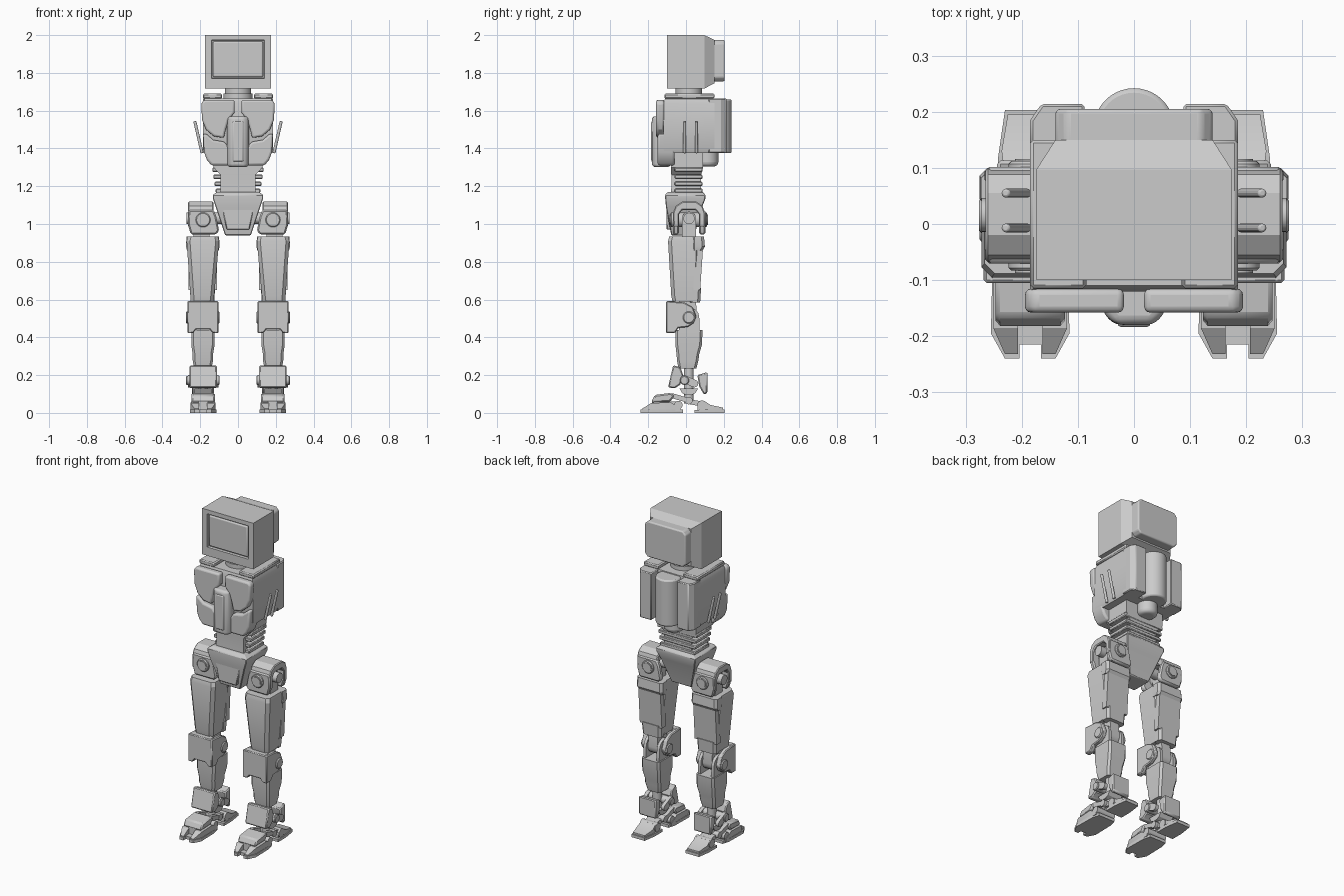
import bpy, bmesh, math
from mathutils import Vector

MAP = {'x': lambda t, u, v: (t, u, v), 'y': lambda t, u, v: (u, t, v), 'z': lambda t, u, v: (u, v, t)}


def finish(name, bm, mirror=False, bevel=0, seg=1):
    bmesh.ops.recalc_face_normals(bm, faces=bm.faces)
    me = bpy.data.meshes.new(name)
    bm.to_mesh(me)
    bm.free()
    ob = bpy.data.objects.new(name, me)
    bpy.context.collection.objects.link(ob)
    if bevel:
        m = ob.modifiers.new("bevel", 'BEVEL')
        m.width, m.segments, m.limit_method = bevel, seg, 'ANGLE'
        m.angle_limit = math.radians(40)
    if mirror:
        ob.modifiers.new("mirror", 'MIRROR')
    return ob


def skin(bm, rings):
    rings = [[bm.verts.new(p) for p in r] for r in rings]
    for a, b in zip(rings, rings[1:]):
        for i in range(len(a)):
            j = (i + 1) % len(a)
            bm.faces.new((a[i], a[j], b[j], b[i]))
    bm.faces.new(rings[0])
    bm.faces.new(rings[-1])


def prism(name, axis, spans, pts, **kw):
    """Extrude one outline along an axis over one or more (start, end) spans."""
    bm = bmesh.new()
    for a, b in spans:
        skin(bm, [[MAP[axis](t, u, v) for u, v in pts] for t in (a, b)])
    return finish(name, bm, **kw)


def loft(name, axis, secs, c=0, **kw):
    """Skin rectangles (t, u0, u1, v0, v1), with corners cut by c."""
    bm = bmesh.new()
    rings = []
    for t, u0, u1, v0, v1 in secs:
        if c:
            p = [(u0 + c, v0), (u1 - c, v0), (u1, v0 + c), (u1, v1 - c),
                 (u1 - c, v1), (u0 + c, v1), (u0, v1 - c), (u0, v0 + c)]
        else:
            p = [(u0, v0), (u1, v0), (u1, v1), (u0, v1)]
        rings.append([MAP[axis](t, u, v) for u, v in p])
    skin(bm, rings)
    return finish(name, bm, **kw)


def box(name, x, y, z, **kw):
    return loft(name, 'z', [(z[0], *x, *y), (z[1], *x, *y)], **kw)


def rod(name, a, b, r, n=24, **kw):
    """Cylinder between two points."""
    a, b = Vector(a), Vector(b)
    q = (b - a).to_track_quat('Z', 'Y')
    circ = [q @ Vector((r * math.cos(2 * math.pi * i / n), r * math.sin(2 * math.pi * i / n), 0)) for i in range(n)]
    bm = bmesh.new()
    skin(bm, [[a + p for p in circ], [b + p for p in circ]])
    return finish(name, bm, **kw)


def capsule(a, b, r, n=8):
    """Outline of a rounded bar from a to b in 2D."""
    h = math.atan2(b[1] - a[1], b[0] - a[0])
    out = []
    for c, s in ((b, h - math.pi / 2), (a, h + math.pi / 2)):
        out += [(c[0] + r * math.cos(s + math.pi * i / n), c[1] + r * math.sin(s + math.pi * i / n)) for i in range(n + 1)]
    return out


# Head: monitor housing with recessed screen and rounded rear block
loft("head_housing", 'y', [(-.085, -.138, .138, 1.772, 1.972), (-.10, -.14, .14, 1.77, 1.975),
                           (-.10, -.174, .174, 1.717, 2.0), (.097, -.174, .174, 1.717, 2.0),
                           (.15, -.14, .14, 1.745, 1.975)])
box("screen", (-.132, .132), (-.097, -.08), (1.778, 1.967), bevel=.008, seg=3)
loft("head_rear_block", 'y', [(.10, -.14, .14, 1.755, 1.975), (.205, -.14, .14, 1.755, 1.975)], c=.02, bevel=.008, seg=3)
rod("neck", (0, .015, 1.6), (0, .015, 1.72), .07, 32)
rod("neck_collar", (0, .015, 1.66), (0, .015, 1.69), .078, 32)

# Torso body, shoulder pads and chest plates
loft("torso_body", 'z', [(1.375, -.175, .175, -.11, .15), (1.40, -.185, .185, -.12, .15),
                         (1.64, -.185, .185, -.12, .15), (1.665, -.175, .175, -.11, .145)])
box("shoulder_pad", (.085, .185), (-.115, .15), (1.663, 1.69), mirror=True, bevel=.006)
prism("upper_chest_plate", 'y', [(-.158, -.115)],
      [(.195, 1.64), (.18, 1.657), (.018, 1.657), (.018, 1.59), (.05, 1.55), (.065, 1.50), (.075, 1.455),
       (.13, 1.465), (.17, 1.50), (.19, 1.55)], mirror=True, bevel=.014, seg=3)
prism("lower_chest_plate", 'y', [(-.15, -.06)],
      [(.185, 1.48), (.165, 1.475), (.13, 1.445), (.07, 1.435), (.045, 1.40), (.03, 1.31), (.14, 1.31), (.165, 1.34), (.18, 1.38)],
      mirror=True, bevel=.012, seg=3)
loft("chest_capsule", 'z', [(1.302, -.058, .058, -.18, -.08), (1.57, -.058, .058, -.18, -.08)], c=.024, bevel=.02, seg=4)
box("chest_capsule_ridge", (-.03, .03), (-.184, -.12), (1.33, 1.545), bevel=.008, seg=2)
for y in (-.007, .055):
    rod("side_fin", (.19, y, 1.375), (.229, y, 1.545), .008, 12, mirror=True, bevel=.004, seg=2)

# Backpack
prism("backpack_box", 'z', [(1.375, 1.665)], [(.088, .12), (.185, .12), (.185, .185), (.165, .214), (.088, .214)],
      mirror=True, bevel=.005)
rod("backpack_cylinder", (0, .17, 1.375), (0, .17, 1.66), .072, 40, bevel=.008, seg=2)
rod("backpack_nozzle", (0, .115, 1.305), (0, .115, 1.40), .056, 32, bevel=.022, seg=4)

# Waist with ribs
loft("waist_core", 'z', [(1.13, -.10, .10, -.08, .085), (1.19, -.092, .092, -.078, .08),
                         (1.26, -.092, .092, -.078, .08), (1.30, -.13, .13, -.08, .09), (1.38, -.13, .13, -.08, .09)])
for i in range(4):
    z = 1.165 + i * .037
    w = .118 + i * .006
    box("waist_rib", (-w, w), (-.06, .087), (z, z + .022), bevel=.004)
loft("pelvis", 'z', [(.94, -.068, .068, -.078, .045), (1.09, -.118, .118, -.106, .085),
                     (1.135, -.133, .133, -.11, .103), (1.155, -.133, .133, -.11, .103), (1.17, -.11, .11, -.095, .09)], bevel=.004)
prism("pelvis_front_panel", 'y', [(-.103, -.06)], [(-.085, 1.09), (.085, 1.09), (.06, .97), (-.06, .97)], bevel=.004)

# Hip: arched shell with discs, inner joint and axle
arch = [(.10, .985), (.10, 1.06), (.088, 1.095), (.055, 1.118), (-.02, 1.118), (-.055, 1.095), (-.068, 1.06), (-.068, .985),
        (-.038, .985), (-.038, 1.05), (-.02, 1.075), (.05, 1.075), (.07, 1.05), (.07, .985)]
prism("hip_shell", 'x', [(.13, .265)], arch, mirror=True, bevel=.005)
cheek = [(.115, 1.04), (.13, 1.075), (.262, 1.075), (.266, 1.0), (.25, .945), (.115, .945), (.10, .965)]
prism("hip_cheek", 'y', [(-.07, -.038), (.07, .102)], cheek, mirror=True, bevel=.008)
rod("hip_disc", (.185, -.083, 1.022), (.185, .112, 1.022), .039, 28, mirror=True, bevel=.005)
rod("hip_disc_cap", (.185, -.087, 1.022), (.185, .116, 1.022), .027, 28, mirror=True)
rod("hip_axle", (.05, .016, 1.03), (.272, .016, 1.03), .03, 24, mirror=True)
prism("hip_inner_joint", 'x', [(.15, .235)], capsule((.016, .92), (.016, 1.03), .036), mirror=True)

# Thigh with rear cuffs and side panel
loft("thigh", 'z', [(.59, .13, .25, -.072, .062), (.62, .126, .252, -.078, .066), (.91, .10, .272, -.095, .072),
                    (.935, .106, .266, -.088, .07)], c=.018, mirror=True)
loft("thigh_rear_panel", 'z', [(.64, .145, .235, .03, .07), (.88, .13, .245, .03, .085)], c=.006, mirror=True)
loft("thigh_top_cuff", 'z', [(.86, .102, .27, .03, .088), (.88, .098, .275, .03, .10), (.935, .10, .273, .03, .095)],
     c=.014, mirror=True)
loft("thigh_lower_cuff", 'z', [(.585, .125, .25, .02, .075), (.66, .122, .255, .02, .08)], c=.014, mirror=True)
prism("thigh_side_panel", 'x', [(.112, .262)], [(.045, .87), (.09, .87), (.075, .65), (.04, .65)], mirror=True)

# Knee guard, axle and inner link
knee = [(-.105, .592), (-.01, .585), (.035, .562), (.055, .51), (.04, .475), (.01, .455), (-.04, .45), (-.06, .422), (-.105, .422)]
prism("knee_side_plate", 'x', [(.104, .13), (.24, .268)], knee, mirror=True, bevel=.005)
prism("knee_front_plate", 'y', [(-.105, -.06)],
      [(.115, .592), (.257, .592), (.257, .422), (.238, .422), (.222, .442), (.15, .442), (.134, .422), (.115, .422)],
      mirror=True, bevel=.005)
rod("knee_axle", (.098, .015, .505), (.276, .015, .505), .032, 28, mirror=True, bevel=.005)
prism("knee_link", 'x', [(.155, .217)], capsule((.005, .61), (.015, .505), .045), mirror=True)

# Shin
loft("shin", 'z', [(.235, .14, .232, -.04, .055), (.28, .132, .24, -.048, .066), (.31, .132, .24, -.05, .07),
                   (.36, .124, .247, -.056, .084), (.44, .124, .247, -.056, .088)], c=.012, mirror=True)
prism("shin_top", 'x', [(.132, .15), (.222, .24)], capsule((.018, .43), (.015, .505), .055), mirror=True)

# Ankle guards, links and post
prism("ankle_front_guard", 'x', [(.112, .257)],
      [(-.095, .135), (-.068, .252), (-.03, .242), (-.015, .2), (-.03, .15), (-.06, .13)], mirror=True, bevel=.006)
prism("ankle_rear_guard", 'x', [(.128, .244)], [(.06, .2), (.113, .216), (.113, .105), (.095, .097), (.07, .14)],
      mirror=True, bevel=.006)
prism("ankle_side_link", 'x', [(.104, .125), (.245, .266)], capsule((-.01, .18), (.045, .155), .02), mirror=True)
rod("ankle_axle", (.097, -.008, .172), (.275, -.008, .172), .024, 20, mirror=True, bevel=.004)
rod("ankle_post", (.185, .015, .05), (.185, .015, .26), .026, 20, mirror=True)
prism("ankle_yoke", 'x', [(.14, .23)], [(-.035, .13), (.065, .13), (.05, .105), (.03, .095), (0, .095), (-.02, .105)], mirror=True)
prism("foot_strut", 'x', [(.13, .155), (.215, .24)], capsule((.015, .065), (-.07, .09), .013), mirror=True)
prism("heel_strut", 'x', [(.145, .225)], capsule((.015, .06), (.095, .045), .013), mirror=True)
rod("foot_knuckle", (.122, -.04, .042), (.248, -.04, .042), .022, 20, mirror=True)
rod("heel_knuckle", (.132, .085, .04), (.238, .085, .04), .026, 20, mirror=True)
rod("foot_pivot", (.128, .015, .065), (.242, .015, .065), .02, 20, mirror=True)

# Front foot: notched sole, two toes and cover
prism("front_sole", 'z', [(0, .018)],
      [(.13, -.015), (.24, -.015), (.252, -.06), (.255, -.195), (.23, -.24), (.204, -.24), (.204, -.215),
       (.166, -.215), (.166, -.24), (.14, -.24), (.115, -.195), (.118, -.06)], mirror=True)
for s in (-1, 1):
    u = sorted((.185 + s * .022, .185 + s * .066))
    v = sorted((.185 + s * .022, .185 + s * .045))
    loft("toe", 'y', [(-.232, *v, .01, .022), (-.185, *u, .01, .052), (-.08, *u, .01, .056), (-.03, *u, .01, .025)], mirror=True)
prism("foot_cover", 'x', [(.123, .247)], [(-.185, .056), (-.165, .095), (-.08, .106), (-.06, .09), (-.085, .058)],
      mirror=True, bevel=.008)
box("foot_core", (.16, .21), (-.18, -.05), (.015, .06), mirror=True)

# Heel
loft("heel_sole", 'y', [(.045, .128, .242, 0, .016), (.12, .128, .242, 0, .018), (.203, .14, .23, 0, .018)], mirror=True)
loft("heel_wedge", 'y', [(.06, .138, .232, .01, .05), (.10, .138, .232, .01, .062), (.13, .134, .236, .01, .042),
                         (.195, .145, .225, .01, .028)], mirror=True)

# Smooth curved faces, keep hard edges
for ob in bpy.context.scene.objects:
    ob.select_set(True)
    bpy.context.view_layer.objects.active = ob
bpy.ops.object.shade_smooth_by_angle(angle=math.radians(25))
